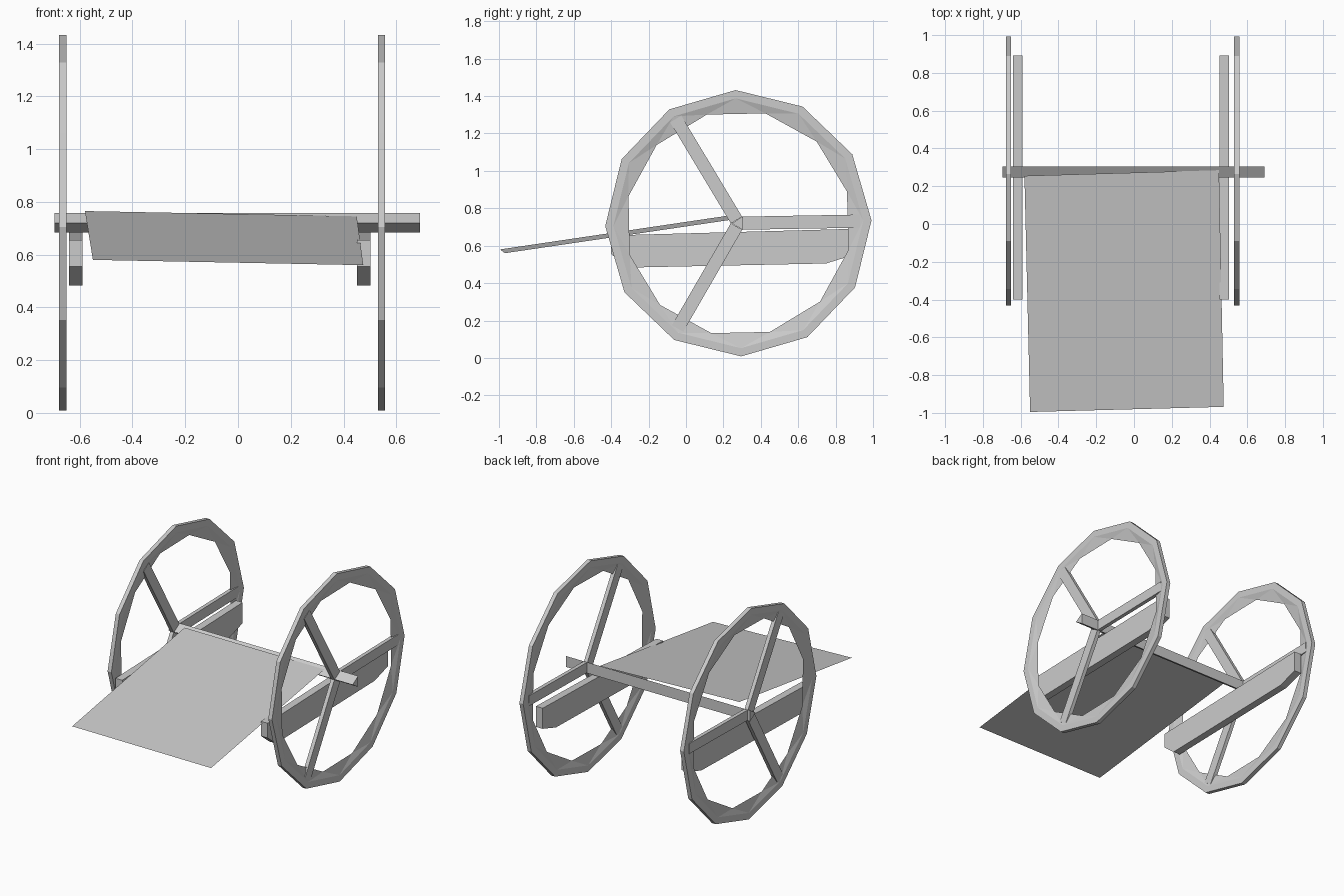
import bpy, math

if "Cube" in bpy.data.objects:
    bpy.data.objects.remove(bpy.data.objects["Cube"])

WHEEL_Y, WHEEL_Z = 0.28, 0.72
N = 12


def make(name, verts, faces):
    me = bpy.data.meshes.new(name)
    me.from_pydata(verts, [], faces)
    me.update()
    ob = bpy.data.objects.new(name, me)
    bpy.context.collection.objects.link(ob)
    return ob


def prism_x(name, profile, x0, x1):
    """Extrude a counter-clockwise (y, z) profile along x."""
    n = len(profile)
    verts = [(x, y, z) for x in (x0, x1) for y, z in profile]
    faces = [(i, (i + 1) % n, n + (i + 1) % n, n + i) for i in range(n)]
    faces = [f[::-1] for f in faces]
    faces += [tuple(range(n))[::-1], tuple(range(n, 2 * n))]
    return make(name, verts, faces)


def ring(x, r, shift):
    out = []
    for k in range(N):
        a = 2 * math.pi * (k + shift) / N + math.radians(1.2)
        out.append((x, WHEEL_Y + r * math.cos(a), WHEEL_Z + r * math.sin(a)))
    return out


def rim(name, x, w):
    # outer and inner edges on both sides, plus a staggered inner ridge
    verts = (ring(x - w, 0.712, 0) + ring(x + w, 0.712, 0) +
             ring(x + w, 0.668, 0) + ring(x - w, 0.668, 0) + ring(x, 0.605, 0.5))
    faces = []
    for k in range(N):
        j = (k + 1) % N
        a, b, c, d, e = (i * N for i in range(5))
        faces += [(a + k, a + j, b + j, b + k),
                  (b + k, b + j, c + j, c + k),
                  (d + k, d + j, a + j, a + k),
                  (c + k, c + j, e + k), (c + j, e + j, e + k),
                  (d + j, d + k, e + k), (d + j, e + k, e + j)]
    ob = make(name, verts, faces)
    return ob


def spoke(name, x, angle):
    a = math.radians(angle)
    h = 0.035
    pts = []
    for s, t in ((0.02, -h), (0.65, -h), (0.65, h), (0.02, h)):
        pts.append((WHEEL_Y + s * math.cos(a) - t * math.sin(a),
                    WHEEL_Z + s * math.sin(a) + t * math.cos(a)))
    return prism_x(name, pts, x - 0.013, x + 0.013)


# Wheels with three spokes each
for side, x in (("left", -0.664), ("right", 0.544)):
    rim(side + "_wheel_rim", x, 0.014)
    for i, ang in enumerate((1, 121, 240)):
        spoke(f"{side}_spoke_{i + 1}", x, ang)

# Triangular axle
prism_x("axle", [(0.245, 0.72), (0.305, 0.683), (0.305, 0.757)], -0.695, 0.69)

# Side rails with chamfered lower corners
RAIL = [(-0.40, 0.555), (-0.31, 0.483), (0.75, 0.505),
        (0.893, 0.55), (0.893, 0.69), (-0.40, 0.655)]
prism_x("left_rail", RAIL, -0.641, -0.59)
prism_x("right_rail", RAIL, 0.452, 0.503)

# Sloping flat deck
make("deck", [(-0.58, 0.255, 0.765), (-0.55, -0.995, 0.58),
              (0.475, -0.968, 0.56), (0.45, 0.285, 0.745)], [(0, 1, 2, 3)])

# Consistent outward normals on the closed parts
import bmesh
for ob in bpy.context.collection.objects:
    if ob.name != "deck":
        bm = bmesh.new()
        bm.from_mesh(ob.data)
        bmesh.ops.recalc_face_normals(bm, faces=bm.faces)
        bm.to_mesh(ob.data)
        bm.free()
